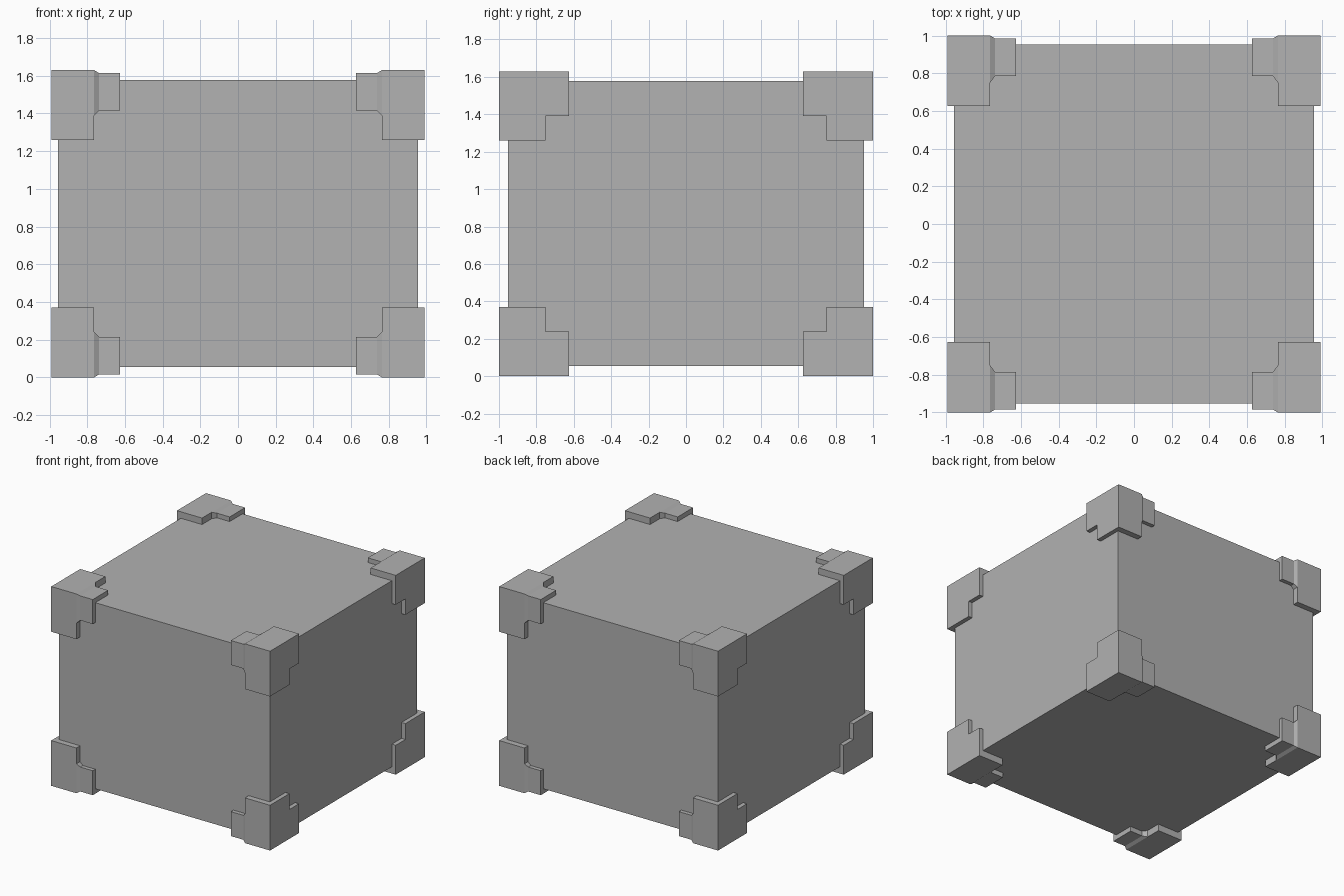
import bpy
import bmesh

if "Cube" in bpy.data.objects:
    bpy.data.objects.remove(bpy.data.objects["Cube"], do_unlink=True)

grey = bpy.data.materials.new("plain grey")
grey.use_nodes = True
colour = (0.445, 0.445, 0.445, 1)
grey.diffuse_color = colour
grey.node_tree.nodes["Principled BSDF"].inputs["Base Color"].default_value = colour

HEIGHT = 1.63
MID = HEIGHT / 2


def loft(bm, sections):
    """Skin matching (y, z) outlines placed at successive x positions."""
    rings = [[bm.verts.new((x, y, z)) for y, z in pts] for x, pts in sections]
    for a, b in zip(rings, rings[1:]):
        for i in range(len(a)):
            j = (i + 1) % len(a)
            bm.faces.new((a[i], a[j], b[j], b[i]))
    bm.faces.new(rings[0])
    bm.faces.new(rings[-1][::-1])


def rect(y0, y1, z0, z1):
    return [(y0, z0), (y1, z0), (y1, z1), (y0, z1)]


def finish(bm, name):
    bmesh.ops.recalc_face_normals(bm, faces=bm.faces[:])
    mesh = bpy.data.meshes.new(name)
    bm.to_mesh(mesh)
    bm.free()
    mesh.materials.append(grey)
    obj = bpy.data.objects.new(name, mesh)
    bpy.context.collection.objects.link(obj)
    return obj


# Main box
bm = bmesh.new()
box = rect(-0.952, 0.952, 0.055, 1.577)
loft(bm, [(-0.955, box), (0.955, box)])
finish(bm, "box_body")

# Corner guard: stepped side plate, with a tapered arm along the front edge
step = [(0.625, 0), (1, 0), (1, 0.37), (0.75, 0.37), (0.75, 0.24), (0.625, 0.24)]
wide = rect(0.75, 1, 0, 0.24)
slim = rect(0.785, 0.985, 0.015, 0.215)

for side, sx in (("left", 1), ("right", -1)):
    for end, sy in (("back", 1), ("front", -1)):
        for level, sz in (("lower", 1), ("upper", -1)):
            bm = bmesh.new()
            loft(bm, [(0.763, step), (0.99, step)])
            loft(bm, [(0.763, wide), (0.738, slim), (0.625, slim)])
            for v in bm.verts:
                v.co.x *= sx
                v.co.y *= sy
                v.co.z = MID + (v.co.z - MID) * sz
            finish(bm, f"{level}_{end}_{side}_corner_guard")
